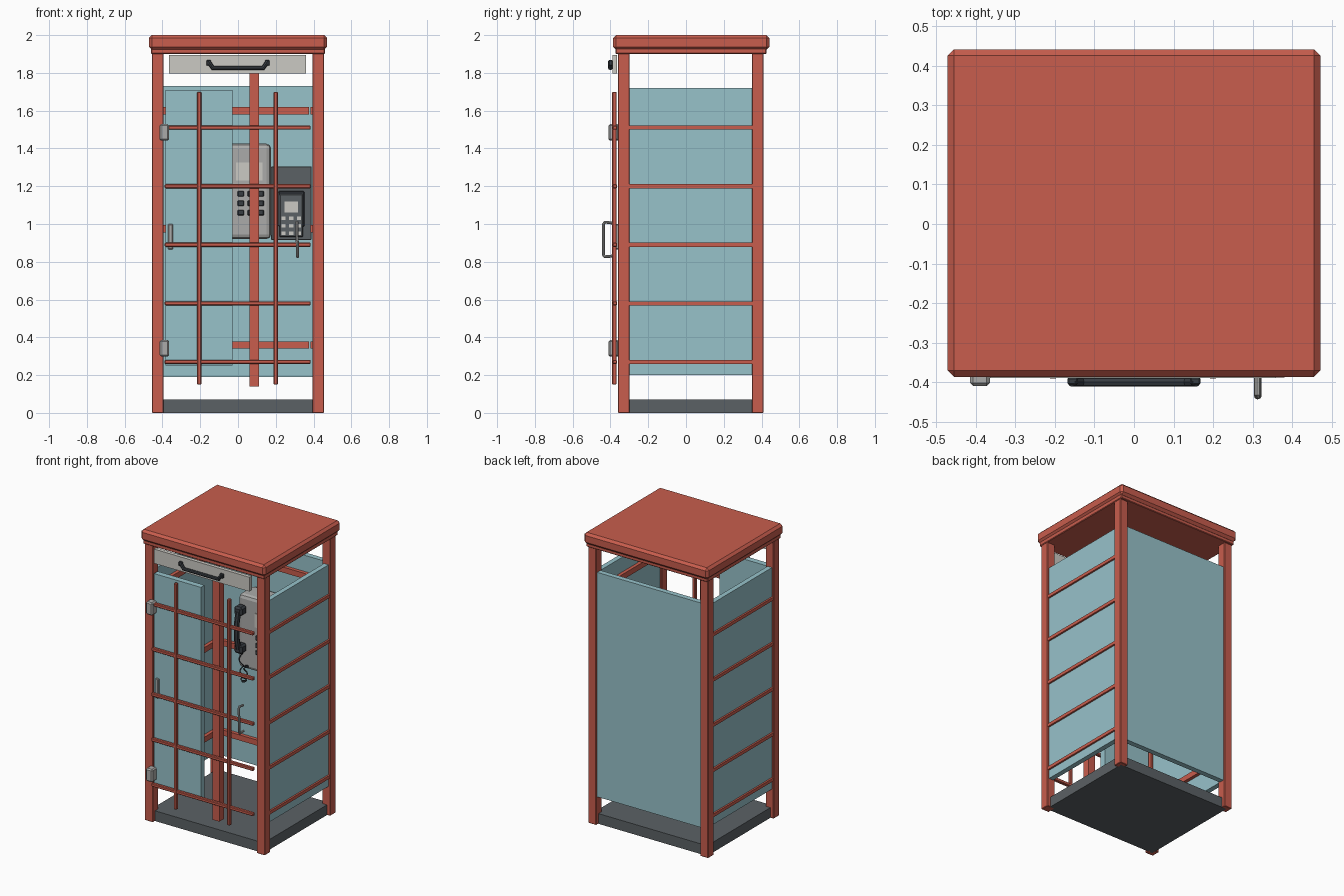
import bpy, bmesh, math
from mathutils import Vector


def mat(name, r, g, b):
    m = bpy.data.materials.new(name)
    m.diffuse_color = (r, g, b, 1)
    return m


RED = mat("red paint", 0.58, 0.11, 0.075)
GLASS = mat("blue glass", 0.31, 0.54, 0.59)
DARK = mat("dark grey", 0.105, 0.12, 0.13)
BLACK = mat("charcoal", 0.04, 0.047, 0.055)
LIGHT = mat("light grey", 0.60, 0.59, 0.55)
GREY = mat("mid grey", 0.41, 0.41, 0.40)


def box(name, x0, x1, y0, y1, z0, z1, m, bevel=0.0, seg=1):
    """Axis-aligned box given by its limits, with optional bevelled edges."""
    bm = bmesh.new()
    bmesh.ops.create_cube(bm, size=1)
    for v in bm.verts:
        v.co = Vector(((x0 + x1) / 2 + v.co.x * (x1 - x0),
                       (y0 + y1) / 2 + v.co.y * (y1 - y0),
                       (z0 + z1) / 2 + v.co.z * (z1 - z0)))
    if bevel:
        bmesh.ops.bevel(bm, geom=bm.edges[:], offset=bevel, segments=seg,
                        affect='EDGES', profile=0.5)
    me = bpy.data.meshes.new(name)
    bm.to_mesh(me)
    bm.free()
    me.materials.append(m)
    ob = bpy.data.objects.new(name, me)
    bpy.context.collection.objects.link(ob)
    return ob


def tube(name, pts, r, m, res=2):
    """Round bar swept along a path, turned into a mesh."""
    cu = bpy.data.curves.new(name, 'CURVE')
    cu.dimensions = '3D'
    cu.bevel_depth = r
    cu.bevel_resolution = res
    cu.use_fill_caps = True
    sp = cu.splines.new('POLY')
    sp.points.add(len(pts) - 1)
    for p, co in zip(sp.points, pts):
        p.co = (*co, 1)
    cu.materials.append(m)
    ob = bpy.data.objects.new(name, cu)
    bpy.context.collection.objects.link(ob)
    bpy.ops.object.select_all(action='DESELECT')
    ob.select_set(True)
    bpy.context.view_layer.objects.active = ob
    bpy.ops.object.convert(target='MESH')
    bpy.ops.object.shade_smooth_by_angle(angle=math.radians(40))
    return ob


# floor slab and roof
box("floor", -0.43, 0.43, -0.335, 0.385, 0.0, 0.07, DARK)
box("roof_lip", -0.46, 0.46, -0.372, 0.425, 1.90, 1.93, RED, 0.004)
box("roof", -0.472, 0.472, -0.387, 0.442, 1.922, 2.0, RED, 0.016)

# corner posts
for sx in (-1, 1):
    for y in (-0.36, 0.35):
        xs = sorted((sx * 0.395, sx * 0.455))
        box("corner_post", xs[0], xs[1], y, y + 0.06, 0.0, 1.905, RED, 0.003)

BARS = (0.27, 0.58, 0.89, 1.20, 1.51)
RAILS = (0.36, 0.975, 1.60)

# glass walls, outer bars and inner rails
box("back_glass", -0.396, 0.396, 0.362, 0.398, 0.19, 1.73, GLASS)
for sx in (-1, 1):
    xs = sorted((sx * 0.408, sx * 0.442))
    box("side_glass", xs[0], xs[1], -0.301, 0.351, 0.20, 1.72, GLASS)
    for z in BARS:
        xs = sorted((sx * 0.438, sx * 0.454))
        box("side_bar", xs[0], xs[1], -0.301, 0.351, z - 0.011, z + 0.011, RED)
    for z in RAILS:
        xs = sorted((sx * 0.385, sx * 0.41))
        box("side_rail", xs[0], xs[1], -0.28, 0.33, z - 0.019, z + 0.019, RED)
for z in RAILS:
    box("back_rail", -0.375, 0.375, 0.338, 0.365, z - 0.019, z + 0.019, RED)

# front: glass leaf, centre stile and grid
box("door_glass", -0.385, -0.03, -0.36, -0.32, 0.25, 1.71, GLASS)
box("door_stile", 0.06, 0.11, -0.36, -0.31, 0.14, 1.80, RED)
for z in BARS:
    box("front_bar", -0.388, 0.385, -0.388, -0.365, z - 0.011, z + 0.011, RED, 0.004)
for x in (-0.205, 0.20):
    box("front_upright", x - 0.011, x + 0.011, -0.391, -0.367, 0.15, 1.70, RED, 0.004)

# hinges and handles
for z in (0.342, 1.485):
    box("hinge", -0.415, -0.365, -0.41, -0.355, z - 0.044, z + 0.044, GREY, 0.008)
box("inner_handle", -0.37, -0.345, -0.372, -0.355, 0.865, 1.0, GREY, 0.004)
tube("door_handle", [(0.312, -0.39, 1.005), (0.312, -0.43, 1.01), (0.312, -0.436, 1.0),
                     (0.315, -0.436, 0.835), (0.315, -0.43, 0.827),
                     (0.315, -0.39, 0.83)], 0.008, GREY)

# header sign with its drawn emblem bar
box("sign", -0.365, 0.36, -0.39, -0.365, 1.797, 1.895, LIGHT)
tube("sign_bar", [(-0.158, -0.40, 1.862), (-0.132, -0.40, 1.825),
                  (0.132, -0.40, 1.825), (0.158, -0.40, 1.862)], 0.012, BLACK)
for sx in (-1, 1):
    xs = sorted((sx * 0.142, sx * 0.168))
    box("sign_bar_end", xs[0], xs[1], -0.408, -0.388, 1.838, 1.868, BLACK, 0.004)

# telephone body, screen and keys
box("phone_body", -0.14, 0.175, 0.20, 0.362, 0.92, 1.425, GREY, 0.025, 2)
box("phone_screen", -0.01, 0.13, 0.194, 0.202, 1.23, 1.325, LIGHT)
for x in (0.015, 0.068, 0.12):
    for z in (1.06, 1.11, 1.16):
        box("phone_key", x - 0.017, x + 0.017, 0.188, 0.202, z - 0.015, z + 0.015,
            BLACK, 0.004)

# handset on its hook, with coiled cord
tube("handset", [(-0.10, 0.145, 1.33), (-0.10, 0.13, 1.26),
                 (-0.10, 0.13, 1.15), (-0.10, 0.145, 1.08)], 0.018, BLACK)
for z in (1.335, 1.075):
    box("handset_cup", -0.13, -0.07, 0.135, 0.20, z - 0.03, z + 0.03, BLACK, 0.012)
cord = []
for i in range(121):
    t = i / 120
    a = t * 7 * math.tau
    cord.append((-0.10 + 0.05 * t + 0.012 * math.cos(a),
                 0.17 + 0.012 * math.sin(a),
                 1.05 - 0.20 * math.sin(math.pi * min(1, t * 1.2) * 0.85)))
tube("cord", cord, 0.004, BLACK, 1)

# dark card terminal beside the telephone
box("terminal_back", 0.175, 0.39, 0.30, 0.362, 0.915, 1.305, DARK, 0.004)
box("terminal_face", 0.213, 0.352, 0.285, 0.302, 0.985, 1.175, BLACK, 0.006)
box("terminal_body", 0.22, 0.345, 0.272, 0.287, 0.93, 1.16, DARK, 0.006)
box("terminal_screen", 0.245, 0.318, 0.266, 0.274, 1.06, 1.12, LIGHT)
for x in (0.24, 0.282, 0.323):
    for z in (0.95, 0.99, 1.03):
        box("terminal_key", x - 0.011, x + 0.011, 0.267, 0.274, z - 0.009, z + 0.009, LIGHT)
